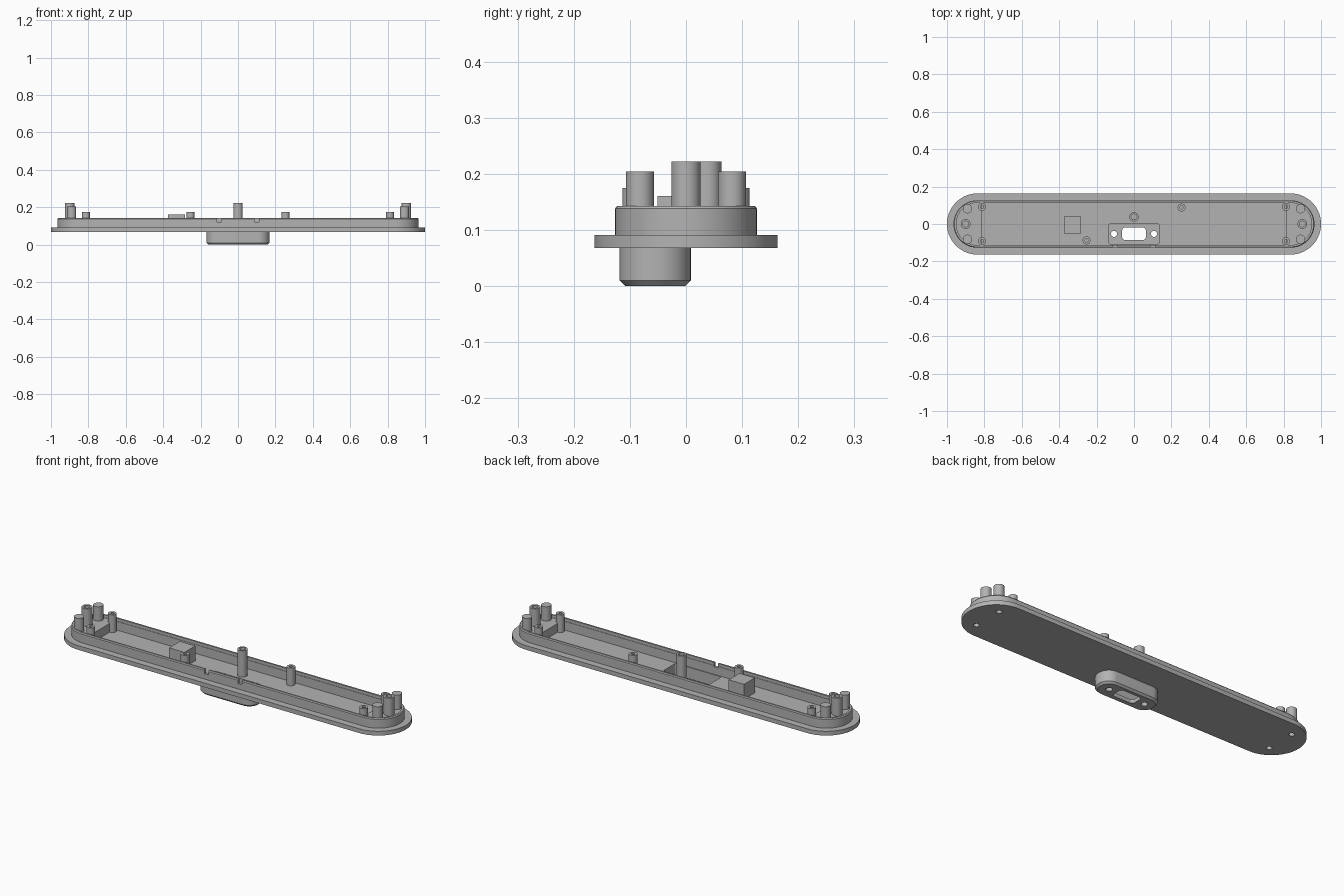
import bpy, bmesh
from math import sin, cos, pi, radians

cube = bpy.data.objects.get("Cube")
if cube:
    bpy.data.objects.remove(cube)

grey = bpy.data.materials.new("plain grey")
grey.use_nodes = True
GREY = (0.45, 0.45, 0.45, 1)
grey.diffuse_color = GREY
grey.node_tree.nodes["Principled BSDF"].inputs["Base Color"].default_value = GREY


def outline(w, d, r, steps=14):
    """Rounded rectangle, anticlockwise."""
    r = min(r, d / 2 - 0.0004)
    pts = []
    for q, (sx, sy) in enumerate([(1, 1), (-1, 1), (-1, -1), (1, -1)]):
        for i in range(steps + 1):
            a = (q + i / steps) * pi / 2
            pts.append((sx * (w / 2 - r) + r * cos(a), sy * (d / 2 - r) + r * sin(a)))
    return pts


def loft(name, x, y, w, d, r, layers):
    """Stack rounded outlines; each layer is (height, inset)."""
    bm = bmesh.new()
    rings = [[bm.verts.new((x + px, y + py, z))
              for px, py in outline(w - 2 * k, d - 2 * k, r - k)] for z, k in layers]
    n = len(rings[0])
    for low, high in zip(rings, rings[1:]):
        for i in range(n):
            j = (i + 1) % n
            bm.faces.new((low[i], low[j], high[j], high[i]))
    bm.faces.new(rings[0][::-1])
    bm.faces.new(rings[-1])
    bmesh.ops.recalc_face_normals(bm, faces=bm.faces)
    mesh = bpy.data.meshes.new(name)
    bm.to_mesh(mesh)
    bm.free()
    mesh.materials.append(grey)
    ob = bpy.data.objects.new(name, mesh)
    bpy.context.collection.objects.link(ob)
    return ob


def rod(name, x, y, r, z0, z1):
    return loft(name, x, y, 2 * r, 2 * r, r, [(z0, 0), (z1, 0)])


def activate(ob):
    bpy.ops.object.select_all(action="DESELECT")
    ob.select_set(True)
    bpy.context.view_layer.objects.active = ob


def combine(base, tool, how="DIFFERENCE"):
    mod = base.modifiers.new("combine", "BOOLEAN")
    mod.operation, mod.solver, mod.object = how, "EXACT", tool
    activate(base)
    bpy.ops.object.modifier_apply(modifier=mod.name)
    bpy.data.objects.remove(tool)


def finish(ob):
    activate(ob)
    bpy.ops.object.shade_smooth_by_angle(angle=radians(30))


FLOOR, LEDGE, RIM = 0.08, 0.127, 0.143
BOSS_Y = -0.055

# Base: flange, raised wall and connector housing below
base = loft("base_tray", 0, 0, 2, 0.327, 0.164, [(0.068, 0), (0.091, 0)])
combine(base, loft("wall", 0, 0, 1.93, 0.253, 0.127,
                   [(0.075, 0), (0.138, 0), (RIM, 0.004)]), "UNION")
combine(base, loft("connector_housing", 0, BOSS_Y, 0.338, 0.127, 0.06,
                   [(0, 0.01), (0.01, 0), (0.075, 0)]), "UNION")

# Shallow ledge inside the wall, main pocket and connector recess
combine(base, loft("ledge_cut", 0, 0, 1.9, 0.226, 0.113, [(LEDGE, 0), (0.2, 0)]))
combine(base, loft("pocket_cut", 0, 0, 1.63, 0.222, 0.006, [(FLOOR, 0), (0.2, 0)]))
combine(base, loft("recess_cut", 0, -0.053, 0.274, 0.106, 0.01, [(0.02, 0), (0.1, 0)]))

# Connector opening and its screw holes
combine(base, loft("opening_cut", 0, -0.052, 0.126, 0.068, 0.016, [(-0.1, 0), (0.05, 0)]))
for s in (-1, 1):
    combine(base, rod("screw_cut", s * 0.107, -0.053, 0.016, -0.1, 0.05))
    # Notches in the front wall
    combine(base, loft("notch_cut", s * 0.1, -0.12, 0.024, 0.04, 0.001, [(0.12, 0), (0.2, 0)]))
    # Blind screw holes under the corner posts
    for t in (-1, 1):
        combine(base, rod("blind_cut", s * 0.89, t * 0.082, 0.014, 0.03, 0.115))
finish(base)


def post(name, x, y, r, z0, z1, bore=0):
    ob = rod(name, x, y, r, z0, z1)
    if bore:
        combine(ob, rod("bore_cut", x, y, bore, z0 + 0.03, z1 + 0.1))
    finish(ob)


# Tall bored posts
post("centre_post", 0, 0.038, 0.025, FLOOR - 0.005, 0.222, 0.015)
for s, side in ((-1, "right"), (1, "left")):
    post(side + "_end_post", s * 0.9, 0, 0.026, LEDGE - 0.005, 0.222, 0.015)
    # Corner posts and small board standoffs
    for t, end in ((-1, "front"), (1, "back")):
        post(f"{side}_{end}_corner_post", s * 0.89, t * 0.082, 0.025, LEDGE - 0.005, 0.204)
        post(f"{side}_{end}_standoff", s * 0.813, t * 0.092, 0.021, FLOOR - 0.005, 0.175, 0.009)
    post(side + "_inner_standoff", s * 0.254, s * 0.088, 0.021, FLOOR - 0.005, 0.175, 0.009)

# Square block on the pocket floor
block = loft("square_block", -0.329, -0.005, 0.092, 0.092, 0.0005, [(FLOOR - 0.005, 0), (0.16, 0)])
finish(block)
